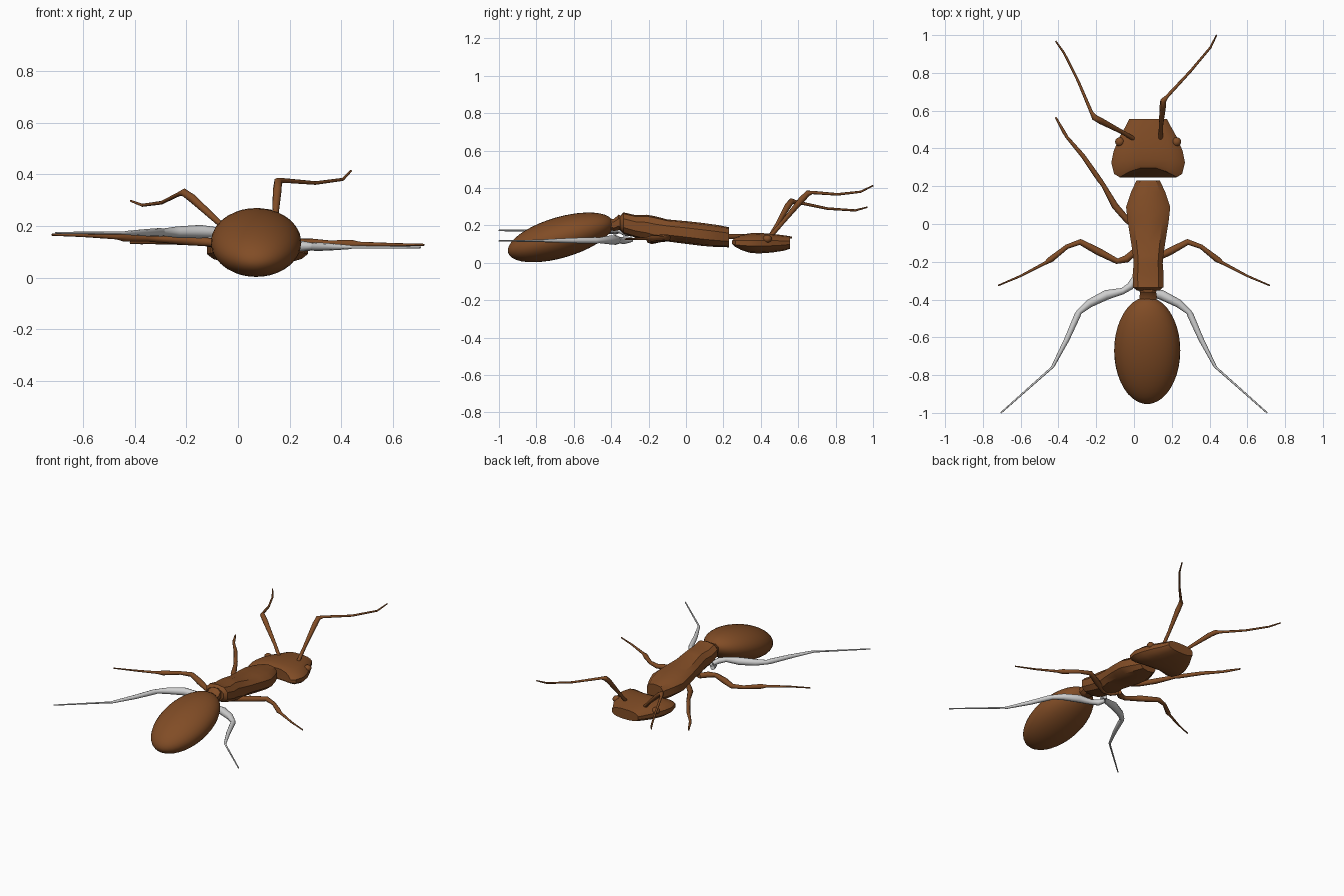
import bpy, bmesh, math
from mathutils import Vector

def material(name, rgb):
    m = bpy.data.materials.new(name)
    m.diffuse_color = (*rgb, 1)
    return m

BROWN = material("chestnut_brown", (0.22, 0.073, 0.019))
GREY = material("pale_grey", (0.62, 0.62, 0.62))
CX = 0.075  # the body's own centre line

def finish(name, bm, mat, angle=35):
    bmesh.ops.recalc_face_normals(bm, faces=bm.faces)
    me = bpy.data.meshes.new(name)
    bm.to_mesh(me)
    bm.free()
    me.materials.append(mat)
    ob = bpy.data.objects.new(name, me)
    bpy.context.collection.objects.link(ob)
    bpy.ops.object.select_all(action='DESELECT')
    ob.select_set(True)
    bpy.context.view_layer.objects.active = ob
    bpy.ops.object.shade_smooth_by_angle(angle=math.radians(angle))
    return ob

def skin(bm, rings):
    vr = [[bm.verts.new(p) for p in r] for r in rings]
    n = len(vr[0])
    for a, b in zip(vr, vr[1:]):
        for i in range(n):
            bm.faces.new((a[i], a[(i + 1) % n], b[(i + 1) % n], b[i]))
    bm.faces.new(vr[0][::-1])
    bm.faces.new(vr[-1])

def loft(name, sections, sides, power, mat):
    """Sections are (y, half width, low z, high z, backward bow of the sides)."""
    rings = []
    for y, w, lo, hi, bow in sections:
        ring = []
        for i in range(sides):
            a = 2 * math.pi * (i + 0.5) / sides
            c, s = math.cos(a), math.sin(a)
            k = math.cos(math.pi / sides)
            u = math.copysign(min(1, abs(c) / k) ** power, c)
            v = math.copysign(min(1, abs(s) / k) ** power, s)
            ring.append((CX + w * u, y - bow * u * u, (lo + hi) / 2 + (hi - lo) / 2 * v))
        rings.append(ring)
    bm = bmesh.new()
    skin(bm, rings)
    return finish(name, bm, mat)

def limb(name, path, mat, sides=8):
    """Tapered tube through points (x, y, z, radius)."""
    pts = [Vector(p[:3]) for p in path]
    rings = []
    for i, p in enumerate(pts):
        t = (pts[min(i + 1, len(pts) - 1)] - pts[max(i - 1, 0)]).normalized()
        side = t.cross(Vector((0, 0, 1))).normalized()
        up = side.cross(t)
        r = path[i][3]
        rings.append([p + r * (math.cos(2 * math.pi * k / sides) * side
                               + math.sin(2 * math.pi * k / sides) * up) for k in range(sides)])
    bm = bmesh.new()
    skin(bm, rings)
    return finish(name, bm, mat, 50)

def ellipsoid(name, centre, radii, tilt, u, v, mat):
    bm = bmesh.new()
    bmesh.ops.create_uvsphere(bm, u_segments=u, v_segments=v, radius=1)
    for vert in bm.verts:  # poles along y
        x, y, z = vert.co
        vert.co = (x * radii[0], z * radii[1], -y * radii[2])
    ob = finish(name, bm, mat)
    ob.location = centre
    ob.rotation_euler.x = tilt
    return ob

# Abdomen, waist, thorax
ellipsoid("abdomen", (0.07, -0.67, 0.136), (0.175, 0.293, 0.109), math.radians(16.3), 32, 20, BROWN)
loft("waist", [(-0.32, 0.05, 0.17, 0.24, 0), (-0.36, 0.042, 0.175, 0.258, 0),
               (-0.385, 0.046, 0.17, 0.235, 0), (-0.42, 0.04, 0.18, 0.23, 0)], 8, 0.8, BROWN)
loft("thorax", [(0.23, 0.062, 0.083, 0.19, 0), (0.17, 0.09, 0.084, 0.202, 0),
                (0.09, 0.117, 0.09, 0.213, 0), (0.01, 0.108, 0.1, 0.222, 0),
                (-0.1, 0.09, 0.114, 0.232, 0), (-0.17, 0.08, 0.106, 0.25, 0),
                (-0.21, 0.077, 0.12, 0.257, 0), (-0.27, 0.082, 0.135, 0.255, 0),
                (-0.335, 0.08, 0.155, 0.27, 0), (-0.352, 0.06, 0.175, 0.25, 0)], 10, 0.8, BROWN)

# Head with notched back, and eyes
loft("head", [(0.555, 0.1, 0.075, 0.142, 0), (0.525, 0.115, 0.065, 0.147, 0),
              (0.46, 0.152, 0.055, 0.155, 0), (0.39, 0.183, 0.05, 0.16, 0.005),
              (0.345, 0.195, 0.053, 0.158, 0.02), (0.315, 0.18, 0.063, 0.153, 0.05),
              (0.3, 0.15, 0.075, 0.145, 0.053)], 16, 0.8, BROWN)
for side, x in (("left", -0.075), ("right", 0.225)):
    ellipsoid(f"{side}_eye", (x, 0.435, 0.128), (0.025, 0.024, 0.022), 0, 12, 8, BROWN)

# Antennae, posed differently
limb("left_antenna", [(0.0, 0.45, 0.14, 0.012), (-0.06, 0.485, 0.2, 0.011), (-0.175, 0.545, 0.305, 0.017),
                      (-0.21, 0.565, 0.33, 0.016), (-0.225, 0.59, 0.325, 0.009), (-0.295, 0.755, 0.29, 0.007),
                      (-0.37, 0.905, 0.28, 0.006), (-0.415, 0.968, 0.297, 0.004)], BROWN)
limb("right_antenna", [(0.14, 0.45, 0.14, 0.012), (0.143, 0.52, 0.22, 0.011), (0.152, 0.62, 0.34, 0.017),
                       (0.155, 0.653, 0.372, 0.016), (0.175, 0.675, 0.376, 0.009), (0.3, 0.81, 0.366, 0.007),
                       (0.405, 0.935, 0.38, 0.006), (0.437, 1.0, 0.413, 0.004)], BROWN)

# Legs: only the left foreleg exists; the other pairs mirror, left side sitting higher
limb("left_front_leg", [(0.01, -0.02, 0.12, 0.012), (-0.035, 0.02, 0.125, 0.017), (-0.1, 0.095, 0.135, 0.018),
                        (-0.165, 0.21, 0.14, 0.012), (-0.18, 0.23, 0.14, 0.014), (-0.27, 0.36, 0.14, 0.012),
                        (-0.355, 0.46, 0.138, 0.008), (-0.37, 0.485, 0.138, 0.009), (-0.415, 0.565, 0.135, 0.005)], BROWN)

# (distance from x = 0, y, left z, right z, radius)
MIDDLE = [(0.0, -0.15, 0.125, 0.125, 0.018), (0.04, -0.185, 0.13, 0.12, 0.02), (0.09, -0.197, 0.135, 0.12, 0.015),
          (0.19, -0.145, 0.145, 0.13, 0.02), (0.285, -0.095, 0.15, 0.135, 0.016), (0.355, -0.12, 0.152, 0.132, 0.012),
          (0.44, -0.187, 0.155, 0.13, 0.016), (0.47, -0.207, 0.157, 0.13, 0.009), (0.6, -0.275, 0.163, 0.128, 0.006),
          (0.72, -0.326, 0.166, 0.127, 0.004)]
REAR = [(0.0, -0.29, 0.155, 0.125, 0.014), (0.02, -0.33, 0.165, 0.12, 0.02), (0.06, -0.355, 0.175, 0.12, 0.017),
        (0.145, -0.375, 0.178, 0.122, 0.026), (0.235, -0.42, 0.176, 0.122, 0.022), (0.29, -0.465, 0.175, 0.12, 0.015),
        (0.3, -0.485, 0.175, 0.12, 0.017), (0.355, -0.61, 0.174, 0.119, 0.014), (0.43, -0.755, 0.173, 0.118, 0.008),
        (0.44, -0.765, 0.173, 0.118, 0.006), (0.705, -1.0, 0.173, 0.117, 0.004)]
for name, path, mat in (("middle_leg", MIDDLE, BROWN), ("rear_leg", REAR, GREY)):
    limb("left_" + name, [(-d, y, zl, r) for d, y, zl, zr, r in path], mat)
    limb("right_" + name, [(d, y, zr, r) for d, y, zl, zr, r in path], mat)
